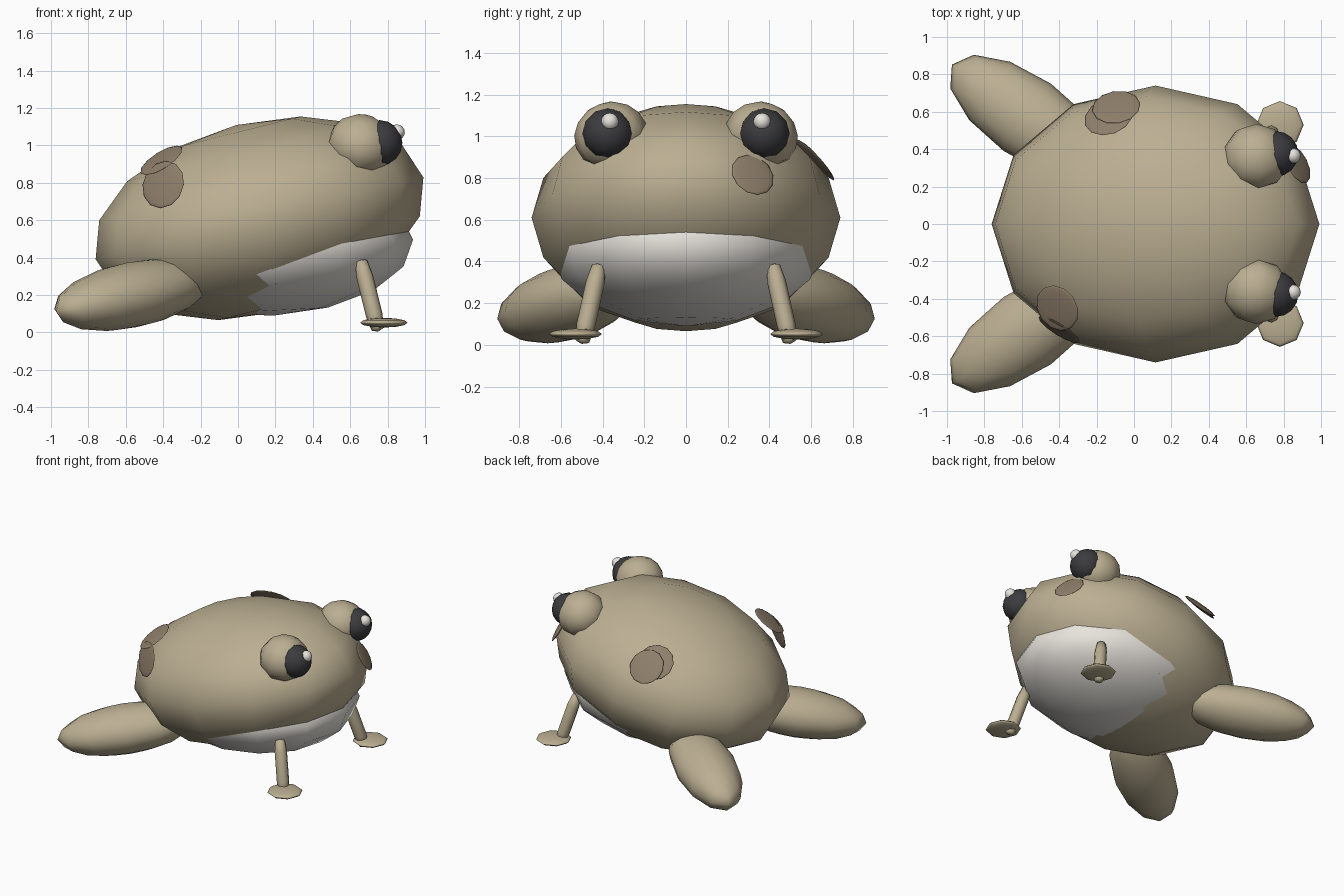
import bpy
from math import radians
from mathutils import Vector, Euler

if "Cube" in bpy.data.objects:
    bpy.data.objects.remove(bpy.data.objects["Cube"], do_unlink=True)


def make_material(name, color):
    mat = bpy.data.materials.new(name)
    mat.use_nodes = True
    rgba = (*color, 1.0)
    mat.diffuse_color = rgba
    mat.node_tree.nodes["Principled BSDF"].inputs["Base Color"].default_value = rgba
    return mat


SKIN = make_material("tan skin", (0.50, 0.43, 0.29))
WHITE = make_material("belly white", (0.80, 0.77, 0.72))
BLACK = make_material("pupil black", (0.045, 0.045, 0.05))
SPOT = make_material("brown spot", (0.27, 0.21, 0.145))


def finish(name, mat):
    obj = bpy.context.object
    obj.name = name
    obj.data.name = name
    obj.data.materials.append(mat)
    bpy.ops.object.shade_smooth()
    return obj


def ellipsoid(name, mat, center, radii, rotation=(0, 0, 0), segments=12, rings=8):
    bpy.ops.mesh.primitive_uv_sphere_add(segments=segments, ring_count=rings, radius=1,
                                         location=center, rotation=rotation)
    bpy.context.object.scale = radii
    return finish(name, mat)


def disc(name, mat, center, normal, radius, thickness=0.012):
    turn = Vector(normal).to_track_quat('Z', 'Y').to_euler()
    return ellipsoid(name, mat, center, (radius, radius, thickness), turn, 12, 6)


def limb(name, mat, start, end, radius):
    """Round limb with short tapered ends, running between two points."""
    start, end = Vector(start), Vector(end)
    axis = end - start
    obj = ellipsoid(name, mat, (start + end) / 2, (1, 1, 1),
                    axis.to_track_quat('Z', 'Y').to_euler(), 8, 6)
    half = axis.length / 2
    for v in obj.data.vertices:
        ring = Vector((v.co.x, v.co.y))
        if ring.length > 0.01:
            ring = ring.normalized() * radius
            if abs(v.co.z) > 0.7:
                ring *= 0.75
        height = max(-1, min(1, v.co.z * 1.08)) * half
        v.co = (ring.x, ring.y, height)
    return obj


# Body and the pale belly pushing out beneath it
ellipsoid("body", SKIN, (0.115, 0, 0.61), (0.903, 0.74, 0.514), (0, radians(-14), 0))
ellipsoid("belly", WHITE, (0.17, 0, 0.455), (0.767, 0.645, 0.366), (0, radians(-3), 0))

# Paired parts
for side, s in (("left", 1), ("right", -1)):
    # Bulging eye with pupil and glint
    ellipsoid(side + "_eye", SKIN, (0.655, 0.36 * s, 1.003), (0.178, 0.178, 0.162),
              (radians(-20) * s, radians(10), 0), 10, 8)
    ellipsoid(side + "_pupil", BLACK, (0.757, 0.375 * s, 1.013), (0.122, 0.122, 0.122),
              (0, radians(90), 0), 12, 8)
    ellipsoid(side + "_eye_glint", WHITE, (0.85, 0.365 * s, 1.07), (0.042, 0.042, 0.042))
    # Front leg and round foot
    limb(side + "_front_leg", SKIN, (0.655, 0.415 * s, 0.39), (0.75, 0.50 * s, 0.005), 0.045)
    ellipsoid(side + "_front_foot", SKIN, (0.78, 0.53 * s, 0.052), (0.127, 0.127, 0.026),
              (0, 0, 0), 8, 6)
    # Broad hind leg trailing outwards
    ellipsoid(side + "_hind_leg", SKIN, (-0.57, 0.57 * s, 0.2), (0.50, 0.22, 0.175),
              Euler((0, radians(-10), radians(-35) * s)))

# Overlapping skin spots on the back
disc("right_upper_spot", SPOT, (-0.41, -0.45, 0.92), (-0.5, -0.35, 0.8), 0.13)
disc("right_lower_spot", SPOT, (-0.40, -0.565, 0.79), (-0.5, -0.8, 0.22), 0.13)
disc("left_inner_spot", SPOT, (-0.135, 0.575, 0.91), (-0.25, 0.68, 0.72), 0.135)
disc("left_outer_spot", SPOT, (-0.095, 0.625, 0.885), (-0.12, 0.74, 0.66), 0.13)

# Small lip, a disc half sunk in the face
disc("lip", SPOT, (0.875, 0.32, 0.815), (0.8, 0.4, 0.5), 0.11, 0.014)
